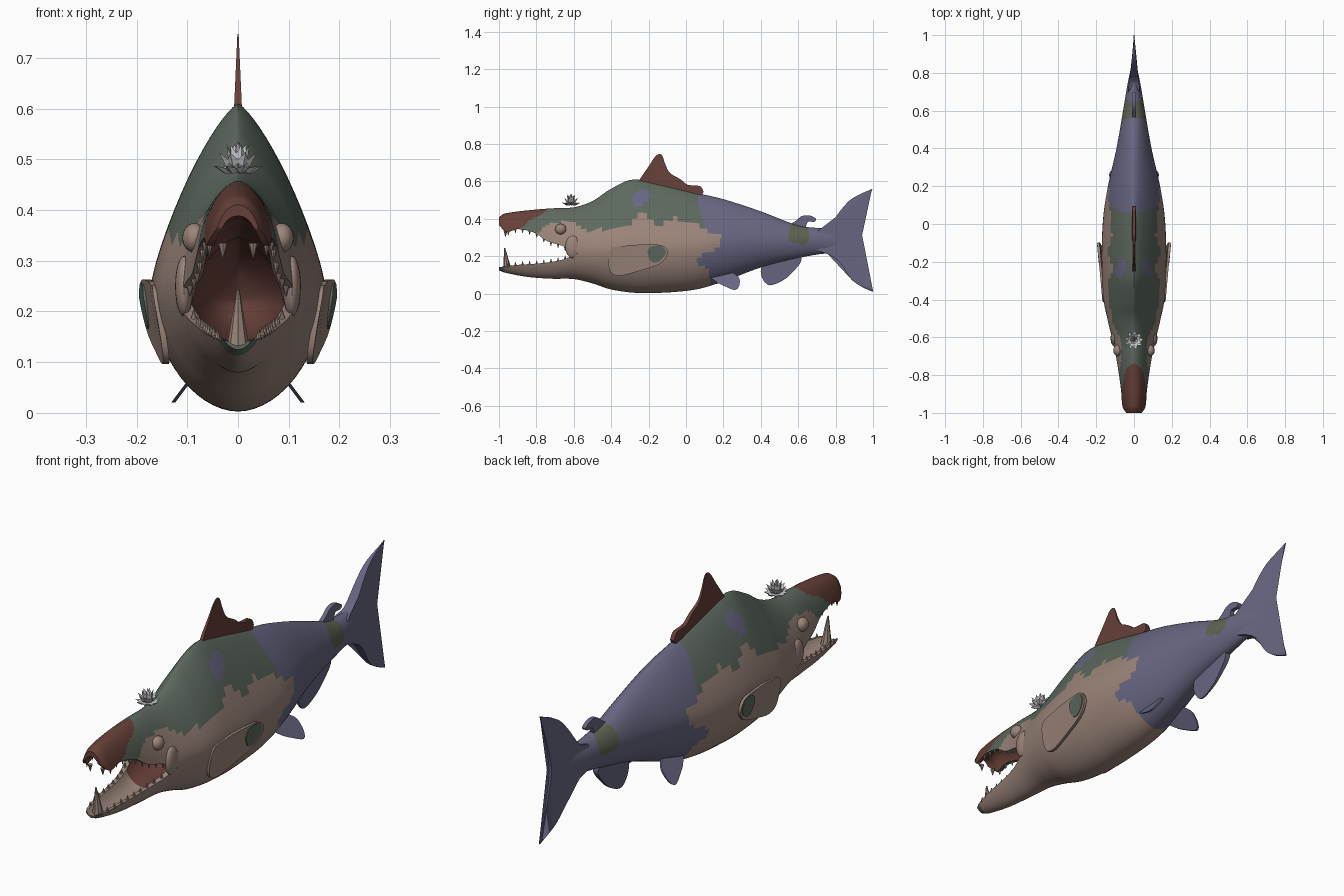
import bpy, bmesh, math
from mathutils import Vector, Matrix

if "Cube" in bpy.data.objects:
    bpy.data.objects.remove(bpy.data.objects["Cube"])

MATS = {}
for name, col in {"tan_skin": (.33, .235, .195), "green_skin": (.108, .14, .113),
                  "violet_skin": (.14, .135, .225), "red_brown": (.135, .05, .04),
                  "olive_patch": (.11, .125, .085), "pale_grey": (.6, .61, .62)}.items():
    m = bpy.data.materials.new(name)
    m.diffuse_color = (*col, 1)
    m.use_nodes = True
    m.node_tree.nodes["Principled BSDF"].inputs["Base Color"].default_value = m.diffuse_color
    MATS[name] = m
TAN, GREEN, VIOLET, BROWN, OLIVE, GREY = range(6)
ORDER = list(MATS.values())


def finish(name, bm, mat=None, angle=35):
    bmesh.ops.recalc_face_normals(bm, faces=bm.faces[:])
    me = bpy.data.meshes.new(name)
    bm.to_mesh(me)
    bm.free()
    for m in (ORDER if mat is None else [ORDER[mat]]):
        me.materials.append(m)
    me.shade_smooth()
    me.set_sharp_from_angle(angle=math.radians(angle))
    ob = bpy.data.objects.new(name, me)
    bpy.context.collection.objects.link(ob)
    return ob


def look(table, y, c, smooth=True):
    """Interpolate column c of a table keyed by its first column."""
    y = min(max(y, table[0][0]), table[-1][0])
    i = 0
    while i < len(table) - 2 and y > table[i + 1][0]:
        i += 1
    a, b = table[i], table[i + 1]
    h = b[0] - a[0]
    t = (y - a[0]) / h
    if not smooth:
        return a[c] + (b[c] - a[c]) * t
    p, q = table[max(i - 1, 0)], table[min(i + 2, len(table) - 1)]
    m0 = (b[c] - p[c]) / (b[0] - p[0]) * h
    m1 = (q[c] - a[c]) / (q[0] - a[0]) * h
    return ((2*t**3 - 3*t*t + 1) * a[c] + (t**3 - 2*t*t + t) * m0
            + (3*t*t - 2*t**3) * b[c] + (t**3 - t*t) * m1)


# y, top, bottom, half width, widest height, roundness of the back
BODY = [(-1, .41, .125, .055, .25, 2.2), (-.97, .428, .113, .066, .25, 2.2),
        (-.85, .445, .09, .08, .25, 2.1), (-.72, .456, .08, .093, .25, 1.8),
        (-.6, .462, .078, .118, .245, 1.5), (-.5, .495, .055, .142, .245, 1.4),
        (-.41, .555, .025, .16, .25, 1.3), (-.29, .609, .006, .168, .25, 1.3),
        (-.15, .588, .004, .172, .25, 1.3), (.05, .54, .022, .162, .255, 1.35),
        (.2, .505, .065, .138, .27, 1.45), (.4, .44, .14, .093, .28, 1.6),
        (.6, .365, .19, .058, .285, 1.8), (.73, .35, .213, .036, .285, 1.9),
        (.82, .35, .215, .018, .285, 1.9)]
# y, upper jaw edge, lower jaw edge
CORNER = -.575
MOUTH = [(-1, .365, .142), (-.96, .33, .147), (-.9, .345, .154), (-.81, .325, .16),
         (-.74, .28, .167), (-.66, .255, .182), (CORNER, .215, .215),
         (-.4, .25, .25), (.2, .27, .27), (.82, .285, .285)]
# colour borders
BACK = [(-1, .3), (-.8, .33), (-.74, .365), (-.66, .392), (-.6, .375), (-.5, .33), (-.4, .34),
        (-.31, .35), (-.28, .40), (-.22, .43), (-.15, .365), (-.05, .41), (.05, .36), (.2, .33)]
REAR = [(0, .12), (.13, .12), (.17, .03), (.21, .1), (.26, .19), (.315, .195), (.335, .11),
        (.42, .09), (.48, .07), (.6, .04)]


def half_width(y, z):
    top, bot, w, zc, p = (look(BODY, y, c) for c in range(1, 6))
    u, e = ((z - zc) / (top - zc), p) if z > zc else ((zc - z) / (zc - bot), 1.9)
    return w * max(0, 1 - min(1, u) ** e) ** (1 / e)


def skin(y, z):
    wob = .008 * math.sin(47 * y + 31 * z)
    if z > .3 and y < -.74 - (.45 - z) * 1.5 + wob:
        return BROWN
    if math.hypot(y - .6, z - .32) < .06 + wob:
        return OLIVE
    if math.hypot(y + .24, z - .515) < .045 + wob or y > look(REAR, z, 1, False) + wob:
        return VIOLET
    if z < .25 and y < -.975:
        return GREEN
    return GREEN if z > look(BACK, y, 1, False) + wob else TAN


# ---- body with open jaws and throat
N = 30
bm = bmesh.new()


def arc(y, upper, inner=False, shrink=1, yy=None):
    edge = look(MOUTH, y, 1 if upper or y >= CORNER else 2)
    end = look(BODY, y, 1 if upper else 2)
    out = []
    for i in range(N + 1):
        t = 2 * i / N - 1
        z = edge + (end - edge) * (0 if abs(t) == 1 else math.cos(t * math.pi / 2))
        x = half_width(y, z) * ((t > 0) - (t < 0))
        if inner:
            x, z = x * .76 * shrink, .22 + (edge + (z - edge) * .52 - .22) * shrink
        out.append(bm.verts.new((x, y if yy is None else yy, z)))
    return out


def strip(a, b, rule):
    for i in range(len(a) - 1):
        f = bm.faces.new((a[i], a[i + 1], b[i + 1], b[i]))
        c = f.calc_center_median()
        f.material_index = rule(c.y, c.z) if callable(rule) else rule


ys_jaw = [-1 + (CORNER + 1) * i / 60 for i in range(60)] + [CORNER]
ys_body = [CORNER + (.82 - CORNER) * i / 190 for i in range(191)]
for upper in (True, False):
    lining = BROWN if upper else (lambda y, z: BROWN if y > -.66 else TAN)
    outer = [arc(y, upper) for y in ys_jaw + ys_body[1:]]
    inner = [arc(y, upper, True) for y in ys_jaw]
    for a, b in zip(outer, outer[1:]):
        strip(a, b, skin)
    for j in range(len(inner) - 1):
        strip(inner[j], inner[j + 1], lining)
        for k in (0, N):
            strip([outer[j][k], inner[j][k]], [outer[j + 1][k], inner[j + 1][k]], skin)
    strip(outer[0], inner[0], BROWN if upper else GREEN)
    throat = [inner[-1]] + [arc(CORNER, upper, True, s, CORNER + d)
                            for d, s in ((.06, .93), (.13, .7), (.18, .4), (.2, .03))]
    for a, b in zip(throat, throat[1:]):
        strip(a, b, BROWN)
    f = bm.faces.new(outer[-1])
    f.material_index = VIOLET
bmesh.ops.remove_doubles(bm, verts=bm.verts[:], dist=1e-5)
finish("body", bm, angle=50)


# ---- fins: smooth closed outlines in the side plane, given a thickness
def fin(name, pts, mat, xf, th, steps=4):
    n, path = len(pts), []
    for i in range(n):
        p0, p1, p2, p3 = (Vector(pts[(i + k) % n]) for k in (-1, 0, 1, 2))
        for s in range(steps):
            t = s / steps
            path.append(.5 * (2*p1 + (p2 - p0)*t + (2*p0 - 5*p1 + 4*p2 - p3)*t*t
                              + (3*p1 - p0 - 3*p2 + p3)*t**3))
    b = bmesh.new()
    sides = [[b.verts.new((xf(y, z) + s * th(y, z), y, z)) for y, z in path] for s in (-1, 1)]
    caps = [b.faces.new(v) for v in sides]
    for i in range(len(path)):
        j = (i + 1) % len(path)
        b.faces.new((sides[0][i], sides[0][j], sides[1][j], sides[1][i]))
    bmesh.ops.triangulate(b, faces=caps)
    return finish(name, b, mat)


def mid(y, z):
    return 0


fin("dorsal_fin", [(-.25, .57), (-.25, .605), (-.2, .68), (-.16, .738), (-.13, .742), (-.11, .69),
                   (-.085, .645), (-.03, .612), (.01, .582), (.08, .572), (.06, .525)],
    BROWN, mid, lambda y, z: .011 - .045 * (z - .53))
fin("tail_fin", [(.7, .33), (.76, .358), (.83, .45), (.89, .51), (.985, .555), (.992, .545),
                 (.95, .42), (.925, .29), (.95, .17), (.997, .03), (.985, .016), (.89, .07),
                 (.82, .17), (.76, .21), (.7, .24)],
    VIOLET, mid, lambda y, z: max(.002, .029 * (.98 - y) / .26))
fin("adipose_fin", [(.56, .365), (.59, .392), (.62, .415), (.66, .418), (.695, .4), (.685, .384),
                    (.65, .383), (.63, .345)], VIOLET, mid, lambda y, z: .009)
fin("anal_fin", [(.41, .15), (.405, .09), (.445, .045), (.52, .072), (.575, .12), (.615, .172),
                 (.6, .2), (.5, .19)], VIOLET, mid, lambda y, z: max(.003, .01 * z / .15))


def ball(name, loc, size, mat):
    b = bmesh.new()
    bmesh.ops.create_uvsphere(b, u_segments=20, v_segments=12, radius=1,
                              matrix=Matrix.Translation(loc) @ Matrix.Diagonal((*size, 1)))
    finish(name, b, mat)


def tooth(b, loc, r, length, tilt=0):
    """Cone standing on loc; a negative length points down."""
    turn = Matrix.Rotation(tilt if length > 0 else math.pi + tilt, 4, 'X')
    bmesh.ops.create_cone(b, segments=8, radius1=r, radius2=r * .12, depth=abs(length), cap_ends=True,
                          matrix=Matrix.Translation(loc) @ turn
                          @ Matrix.Translation((0, 0, abs(length) / 2)))


# ---- paired parts
teeth = bmesh.new()
for s, side in ((1, "right"), (-1, "left")):
    fin(side + "_pelvic_fin", [(.12, .105), (.16, .065), (.2, .043), (.26, .02), (.285, .045),
                               (.28, .09), (.22, .12)], VIOLET,
        lambda y, z: s * (.128 - (z - .02) * .75), lambda y, z: .004)
    pect = lambda y, z: s * (.162 + .09 * (y + .4) - .17 * max(0, .23 - z))
    fin(side + "_pectoral_fin", [(-.41, .13), (-.405, .235), (-.33, .255), (-.245, .262), (-.13, .258),
                                 (-.098, .214), (-.14, .16), (-.245, .123), (-.36, .096)],
        TAN, pect, lambda y, z: .006)
    fin(side + "_fin_spot", [(-.205, .215), (-.19, .25), (-.13, .254), (-.11, .215), (-.145, .172),
                             (-.185, .17)], GREEN, pect, lambda y, z: .0075)
    ball(side + "_eye", (s * .086, -.67, .345), (.024, .03, .029), TAN)
    ball(side + "_cheek_lip", (s * .106, -.605, .25), (.018, .04, .06), TAN)
    for i in range(9):
        y = -.95 + i * .038
        for col, d in ((1, -.024), (2, .022)):
            z = look(MOUTH, y, col)
            tooth(teeth, (s * half_width(y, z) * .88, y, z - d * .2), .007, d)
    tooth(teeth, (s * .03, -.965, .335), .01, -.03)
tooth(teeth, (0, -.955, .125), .023, .12, .12)
finish("teeth", teeth, TAN)

# ---- spiky flower on the head
b = bmesh.new()
for count, lift, length, width in ((9, 8, .052, .014), (8, 38, .056, .014), (6, 62, .06, .012),
                                   (3, 82, .062, .009)):
    for i in range(count):
        m = (Matrix.Translation((0, -.615, .474))
             @ Matrix.Rotation(math.tau * (i + lift / 76) / count, 4, 'Z')
             @ Matrix.Rotation(-math.radians(lift), 4, 'Y'))
        base, left, right, keel, tip = (b.verts.new(m @ Vector(p)) for p in (
            (0, 0, 0), (length * .55, width, .004), (length * .55, -width, .004),
            (length * .5, 0, -.006), (length, 0, .006)))
        for tri in ((base, keel, left), (base, right, keel), (keel, tip, left), (keel, right, tip),
                    (base, left, right), (left, tip, right)):
            b.faces.new(tri)
finish("head_flower", b, GREY, 20)
